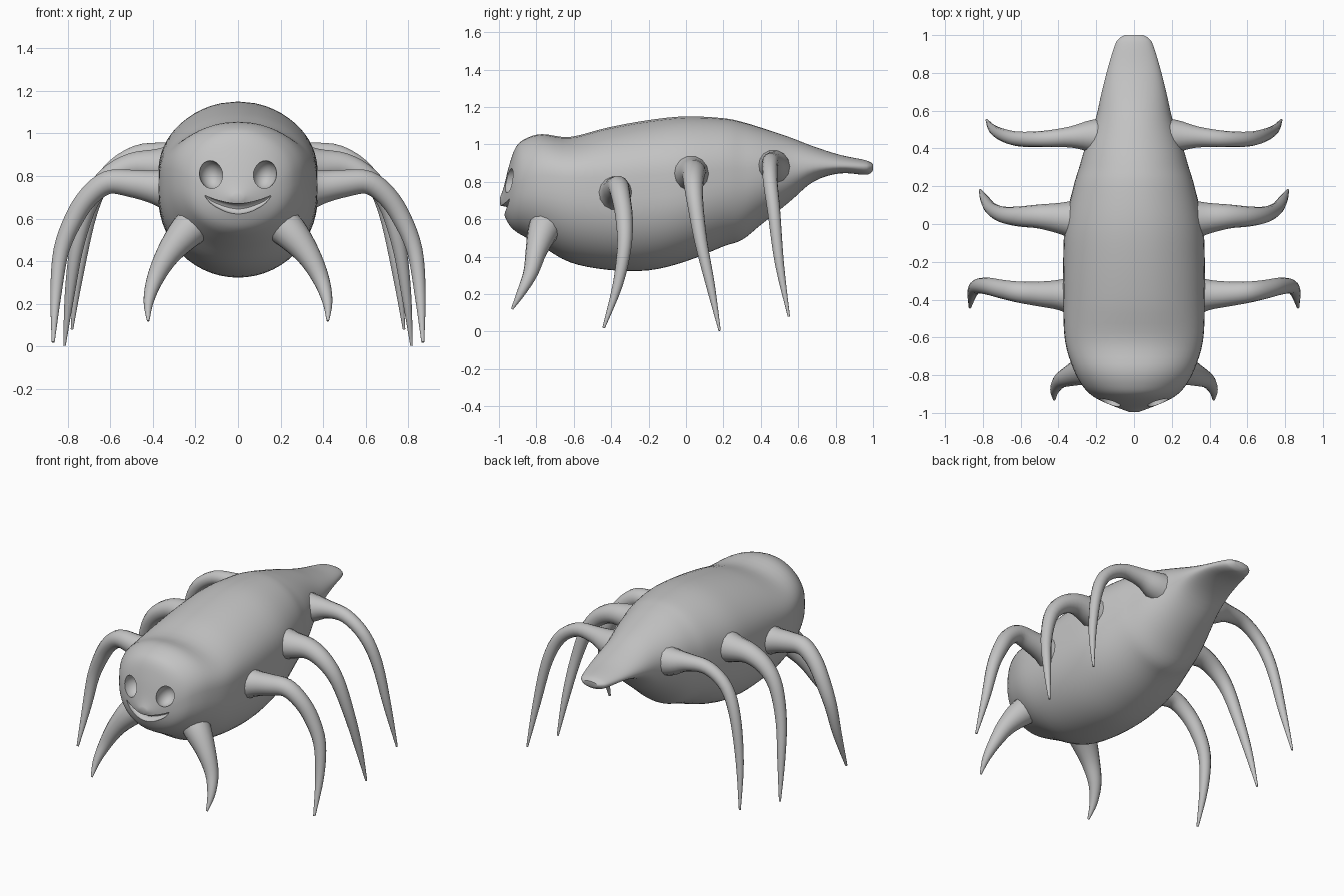
import bpy, bmesh, math
from mathutils import Vector

if "Cube" in bpy.data.objects:
    bpy.data.objects.remove(bpy.data.objects["Cube"])

grey = bpy.data.materials.new("matte grey")
grey.diffuse_color = (0.55, 0.55, 0.55, 1)
grey.use_nodes = True
grey.node_tree.nodes["Principled BSDF"].inputs["Base Color"].default_value = grey.diffuse_color


def smooth_path(pts, steps):
    """Catmull-Rom resampling of tuples of any length."""
    out = []
    for i in range(len(pts) - 1):
        a, b, c, d = pts[max(i - 1, 0)], pts[i], pts[i + 1], pts[min(i + 2, len(pts) - 1)]
        for s in range(steps):
            t = s / steps
            out.append(tuple(0.5 * (2 * q + (r - p) * t + (2 * p - 5 * q + 4 * r - u) * t * t
                                    + (3 * q - p - 3 * r + u) * t ** 3)
                             for p, q, r, u in zip(a, b, c, d)))
    out.append(tuple(pts[-1]))
    return out


def skin(name, rings):
    """Bridge rings of points and cap both ends."""
    bm = bmesh.new()
    loops = [[bm.verts.new(p) for p in r] for r in rings]
    n = len(loops[0])
    for a, b in zip(loops, loops[1:]):
        for i in range(n):
            j = (i + 1) % n
            bm.faces.new((a[i], a[j], b[j], b[i]))
    bm.faces.new(loops[0][::-1])
    bm.faces.new(loops[-1])
    bmesh.ops.recalc_face_normals(bm, faces=bm.faces)
    me = bpy.data.meshes.new(name)
    bm.to_mesh(me)
    bm.free()
    me.materials.append(grey)
    ob = bpy.data.objects.new(name, me)
    bpy.context.collection.objects.link(ob)
    return ob


def tube(name, pts, mirror=1, sides=14, steps=4):
    """Tapered tube through (x, y, z, radius) points."""
    p = [(x * mirror, y, z, r) for x, y, z, r in smooth_path(pts, steps)]
    rings = []
    for i, (x, y, z, r) in enumerate(p):
        t = (Vector(p[min(i + 1, len(p) - 1)][:3]) - Vector(p[max(i - 1, 0)][:3])).normalized()
        u = Vector((0, 1, 0))
        u = (u - t * u.dot(t)).normalized()
        v = t.cross(u)
        rings.append([Vector((x, y, z)) + max(r, 0.004) * (u * math.cos(a) + v * math.sin(a))
                      for a in (2 * math.pi * k / sides for k in range(sides))])
    return skin(name, rings)


def shade(ob):
    bpy.ops.object.select_all(action='DESELECT')
    ob.select_set(True)
    bpy.context.view_layer.objects.active = ob
    bpy.ops.object.shade_smooth_by_angle(angle=math.radians(40))


# Body: y, bottom z, widest z, top z, half width, shoulder strength (0 round, 1 shouldered)
sections = [
    (-0.995, 0.685, 0.70, 0.715, 0.025, 0.0),
    (-0.975, 0.63, 0.70, 0.77, 0.08, 0.0),
    (-0.945, 0.57, 0.72, 0.89, 0.155, 0.2),
    (-0.91, 0.535, 0.74, 0.985, 0.22, 0.4),
    (-0.86, 0.505, 0.76, 1.03, 0.27, 0.6),
    (-0.77, 0.455, 0.76, 1.055, 0.32, 0.8),
    (-0.62, 0.37, 0.74, 1.04, 0.365, 1.0),
    (-0.42, 0.33, 0.72, 1.09, 0.375, 1.0),
    (-0.20, 0.327, 0.72, 1.13, 0.375, 1.0),
    (0.0, 0.375, 0.74, 1.15, 0.365, 0.9),
    (0.2, 0.455, 0.79, 1.14, 0.32, 0.7),
    (0.3, 0.49, 0.81, 1.12, 0.29, 0.5),
    (0.4, 0.57, 0.83, 1.09, 0.26, 0.4),
    (0.55, 0.69, 0.86, 1.04, 0.205, 0.2),
    (0.68, 0.80, 0.88, 0.99, 0.175, 0.0),
    (0.82, 0.845, 0.885, 0.945, 0.14, 0.0),
    (0.95, 0.838, 0.88, 0.918, 0.10, 0.0),
    (0.985, 0.845, 0.88, 0.905, 0.075, 0.0),
    (1.0, 0.862, 0.88, 0.895, 0.05, 0.0),
]
SIDES = 56
rings = []
for y, zb, zc, zt, w, m in smooth_path(sections, 4):
    ring = []
    for k in range(SIDES):
        a = 2 * math.pi * k / SIDES
        c, s = math.cos(a), math.sin(a)
        if s > 1e-6:
            q = abs(c) ** (1 - 0.35 * m)
            rnd = math.sqrt(max(1 - q * q, 0))
            roof = 0.6 * max(1 - q ** 5, 0) ** 0.2 + 0.4 * (1 - q * q)
            h = (rnd * (1 - m) + roof * m) * (zt - zc)
        else:
            q = abs(c)
            h = abs(s) ** 0.95 * (zb - zc)
        ring.append((math.copysign(q, c) * w, y, zc + h))
    rings.append(ring)
body = skin("body", rings)

# Eye sockets and grin, carved out of the face
cutters = []
for side in (-1, 1):
    bpy.ops.mesh.primitive_uv_sphere_add(segments=20, ring_count=12, radius=1,
                                         location=(side * 0.125, -0.935, 0.805))
    eye = bpy.context.object
    eye.name = "eye_cutter"
    eye.scale = (0.056, 0.072, 0.068)
    eye.rotation_euler = (0, side * 0.3, 0)
    cutters.append(eye)

# The grin runs along x, so its rings lie in planes of constant x
grin = [(-0.17, -0.925, 0.72, 0.004), (-0.11, -0.95, 0.675, 0.018), (0.001, -0.985, 0.645, 0.026),
        (0.11, -0.95, 0.675, 0.018), (0.17, -0.925, 0.72, 0.004)]
cutters.append(skin("mouth_cutter", [
    [(x, y + 1.6 * max(r, 0.004) * math.cos(a), z + max(r, 0.004) * math.sin(a))
     for a in (2 * math.pi * k / 12 for k in range(12))]
    for x, y, z, r in smooth_path(grin, 5)]))
bpy.context.view_layer.update()
for c in cutters:
    c.hide_render = True
    mod = body.modifiers.new("carve", 'BOOLEAN')
    mod.operation = 'DIFFERENCE'
    mod.solver = 'EXACT'
    mod.object = c
    bpy.context.view_layer.objects.active = body
    bpy.ops.object.modifier_apply(modifier=mod.name)
for c in cutters:
    bpy.data.objects.remove(c)
shade(body)

# Four pairs of arched, tapering legs
legs = {
    "front_leg": [(0.15, -0.72, 0.62, 0.10), (0.245, -0.765, 0.535, 0.083), (0.33, -0.80, 0.43, 0.058),
                  (0.39, -0.83, 0.315, 0.04), (0.42, -0.88, 0.21, 0.024), (0.422, -0.93, 0.12, 0.006)],
    "second_leg": [(0.30, -0.38, 0.735, 0.12), (0.39, -0.375, 0.748, 0.082), (0.50, -0.37, 0.765, 0.066),
                   (0.61, -0.36, 0.77, 0.056), (0.70, -0.345, 0.705, 0.05), (0.77, -0.33, 0.60, 0.046),
                   (0.83, -0.33, 0.45, 0.038), (0.855, -0.365, 0.25, 0.027), (0.868, -0.44, 0.02, 0.007)],
    "third_leg": [(0.27, 0.02, 0.84, 0.12), (0.38, 0.03, 0.845, 0.085), (0.50, 0.04, 0.845, 0.064),
                  (0.61, 0.04, 0.79, 0.053), (0.695, 0.05, 0.68, 0.043), (0.755, 0.08, 0.48, 0.034),
                  (0.79, 0.13, 0.25, 0.024), (0.815, 0.18, 0.004, 0.006)],
    "rear_leg": [(0.12, 0.46, 0.87, 0.11), (0.23, 0.465, 0.885, 0.085), (0.34, 0.46, 0.905, 0.055),
                 (0.48, 0.45, 0.90, 0.043), (0.61, 0.45, 0.81, 0.039), (0.69, 0.47, 0.64, 0.034),
                 (0.745, 0.50, 0.36, 0.024), (0.78, 0.55, 0.08, 0.006)],
}
for name, pts in legs.items():
    for side, word in ((1, "right"), (-1, "left")):
        shade(tube(f"{word}_{name}", pts, side))
